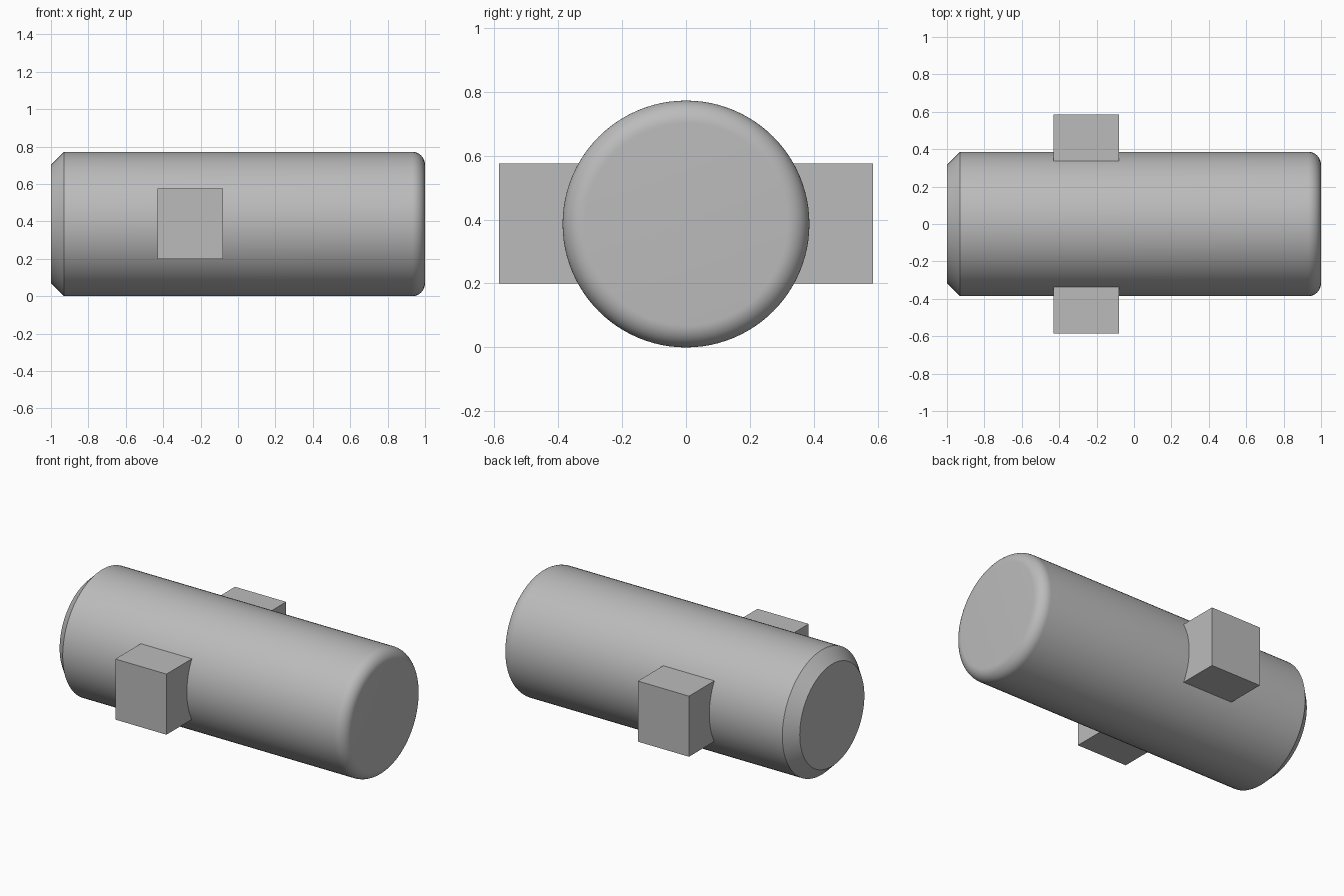
import bpy, bmesh, math
from mathutils import Matrix, Vector

cube = bpy.data.objects.get("Cube")
if cube:
    bpy.data.objects.remove(cube, do_unlink=True)

RADIUS = 0.386      # body radius, also the height of its axis
BEVEL = 0.07        # chamfer and fillet size
SEGMENTS = 96

grey = bpy.data.materials.new("plain_grey")
grey.use_nodes = True
colour = (0.5, 0.5, 0.5, 1)
grey.diffuse_color = colour
grey.node_tree.nodes["Principled BSDF"].inputs["Base Color"].default_value = colour


def make_object(name, bm):
    bmesh.ops.recalc_face_normals(bm, faces=bm.faces)
    mesh = bpy.data.meshes.new(name)
    bm.to_mesh(mesh)
    bm.free()
    mesh.materials.append(grey)
    obj = bpy.data.objects.new(name, mesh)
    bpy.context.collection.objects.link(obj)
    return obj


# Cylinder body: chamfer at the -x end, rounded fillet at the +x end
profile = [(-1, 0), (-1, RADIUS - BEVEL), (-1 + BEVEL, RADIUS)]
for i in range(13):
    a = math.pi / 2 * (1 - i / 12)
    profile.append((1 - BEVEL + BEVEL * math.cos(a), RADIUS - BEVEL + BEVEL * math.sin(a)))
profile.append((1, 0))

bm = bmesh.new()
verts = [bm.verts.new((x, 0, RADIUS + r)) for x, r in profile]
edges = [bm.edges.new(pair) for pair in zip(verts, verts[1:])]
bmesh.ops.spin(bm, geom=verts + edges, cent=(0, 0, RADIUS), axis=(1, 0, 0),
               angle=2 * math.pi, steps=SEGMENTS, use_duplicate=False)
bmesh.ops.remove_doubles(bm, verts=bm.verts, dist=0.0001)
body = make_object("cylinder_body", bm)
bpy.context.view_layer.objects.active = body
body.select_set(True)
bpy.ops.object.shade_smooth_by_angle(angle=math.radians(30))
body.select_set(False)

# Square side lugs, rooted just inside the body
low, high = Vector((-0.43, 0.3, 0.2)), Vector((-0.08, 0.585, 0.575))
for name, side in (("front_lug", -1), ("back_lug", 1)):
    centre = (low + high) / 2
    centre.y *= side
    bm = bmesh.new()
    bmesh.ops.create_cube(bm, size=1, matrix=Matrix.Translation(centre) @ Matrix.Diagonal((*(high - low), 1)))
    make_object(name, bm)
